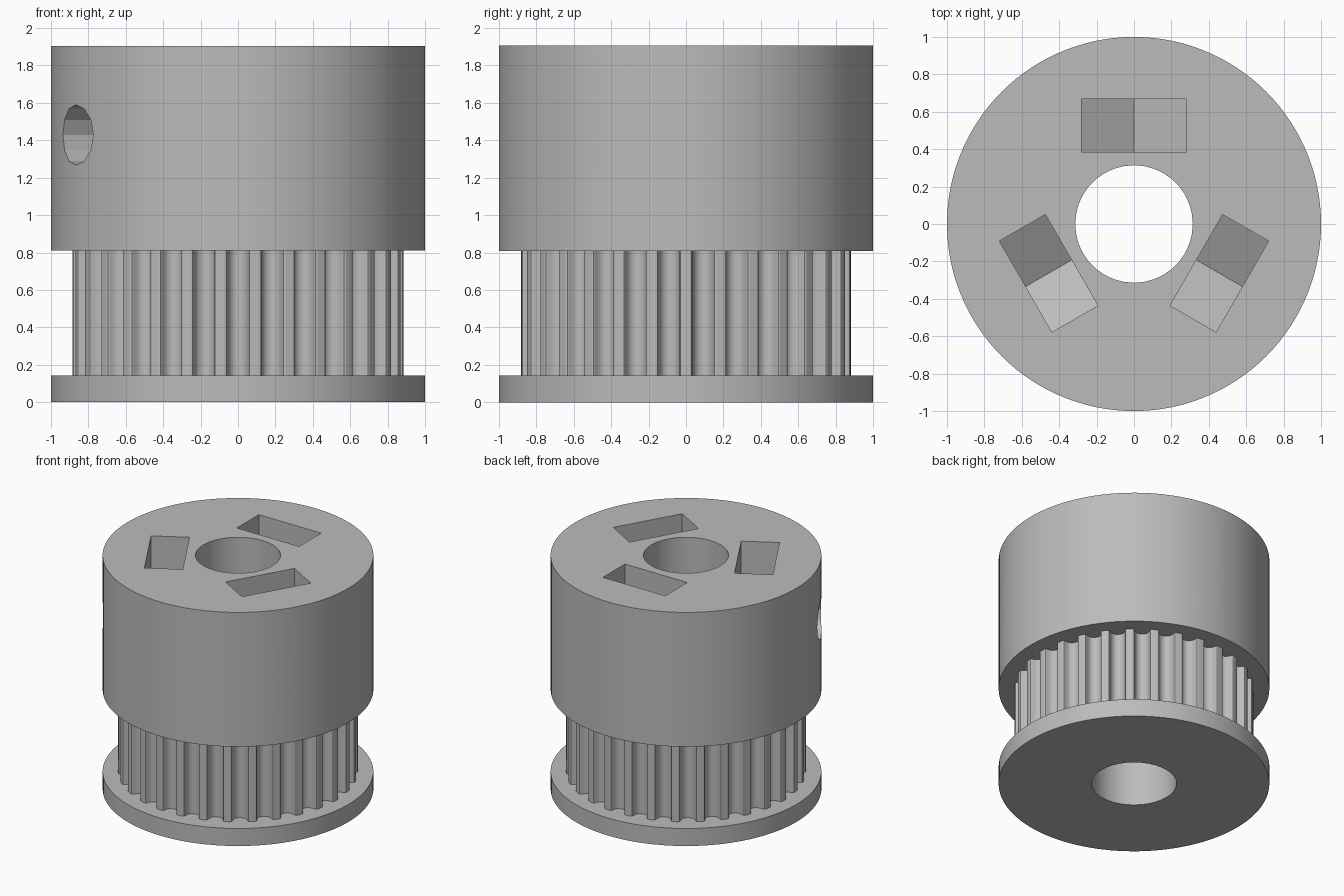
import bpy
import bmesh
from math import sin, cos, pi, radians, atan2, sqrt
from mathutils import Matrix

cube = bpy.data.objects.get("Cube")
if cube:
    bpy.data.objects.remove(cube, do_unlink=True)

grey = bpy.data.materials.new("plain grey")
grey.use_nodes = True
grey.diffuse_color = (0.5, 0.5, 0.5, 1)
grey.node_tree.nodes["Principled BSDF"].inputs["Base Color"].default_value = (0.5, 0.5, 0.5, 1)

UNIT = 1 / 10.5          # one millimetre of the pulley
TEETH = 30
FLANGE_TOP, BELT_TOP, TOP = 1.5 * UNIT, 8.5 * UNIT, 20 * UNIT
SCREW_Z = 15 * UNIT


def circle(radius, sides):
    return [(radius * cos(2 * pi * i / sides), radius * sin(2 * pi * i / sides)) for i in range(sides)]


def prism(name, outline, low, high, matrix=Matrix()):
    """Extrude a flat outline along z, then place it."""
    bm = bmesh.new()
    face = bm.faces.new([bm.verts.new((x, y, low)) for x, y in outline])
    grown = bmesh.ops.extrude_face_region(bm, geom=[face])["geom"]
    bmesh.ops.translate(bm, vec=(0, 0, high - low),
                        verts=[g for g in grown if isinstance(g, bmesh.types.BMVert)])
    bm.transform(matrix)
    bmesh.ops.recalc_face_normals(bm, faces=bm.faces)
    mesh = bpy.data.meshes.new(name)
    bm.to_mesh(mesh)
    bm.free()
    mesh.materials.append(grey)
    obj = bpy.data.objects.new(name, mesh)
    bpy.context.collection.objects.link(obj)
    return obj


def activate(obj):
    bpy.ops.object.select_all(action="DESELECT")
    obj.select_set(True)
    bpy.context.view_layer.objects.active = obj


def cut(obj, cutter):
    activate(obj)
    mod = obj.modifiers.new("cut", "BOOLEAN")
    mod.operation, mod.solver, mod.object = "DIFFERENCE", "EXACT", cutter
    bpy.ops.object.modifier_apply(modifier=mod.name)
    bpy.data.objects.remove(cutter, do_unlink=True)


# Toothed outline: rounded belt grooves sunk into a circle, half profile mirrored
half = [(0.747, 0), (0.648, 0.037), (0.598, 0.131), (0.579, 0.238), (0.547, 0.343),
        (0.505, 0.444), (0.452, 0.54), (0.358, 0.637), (0.248, 0.707), (0.127, 0.75)]
groove = [(-x, d) for x, d in half] + [(0, 0.764)] + [(x, d) for x, d in reversed(half)]
rim = sqrt(9.295 ** 2 - 0.747 ** 2)
toothed = []
for i in range(TEETH):
    middle = -pi / 2 + 2 * pi * i / TEETH
    for x, depth in groove:
        angle = middle + atan2(x, rim - depth)
        radius = sqrt(x * x + (rim - depth) ** 2) * UNIT
        toothed.append((radius * cos(angle), radius * sin(angle)))

# Stacked parts
flange = prism("bottom_flange", circle(1, 120), 0, FLANGE_TOP)
belt = prism("toothed_barrel", toothed, FLANGE_TOP, BELT_TOP)
hub = prism("clamping_hub", circle(1, 120), BELT_TOP, TOP)

# Shaft bore through every part
for part in (flange, belt, hub):
    cut(part, prism("bore_cutter", circle(3.3 * UNIT, 36), -0.5, 2.5))

# Three nut slots with pointed floors, each with a radial screw hole
side = 2.95 * UNIT
point = side / cos(radians(30))
slot = [(-side, -point / 2), (0, -point), (side, -point / 2), (side, 1), (-side, 1)]
for turn in (0, 120, 240):
    # outline y becomes z, extrusion runs outward
    place = (Matrix.Rotation(radians(turn + 180), 4, "Z") @ Matrix.Translation((0, 0, SCREW_Z))
             @ Matrix.Rotation(radians(90), 4, "X"))
    cut(hub, prism("nut_slot_cutter", slot, 0.385, 0.669, place))
    cut(hub, prism("screw_cutter", circle(1.7 * UNIT, 12), 0, 1.2, place))

# Smooth round walls, crisp edges
for part in (flange, belt, hub):
    activate(part)
    bpy.ops.object.shade_smooth_by_angle(angle=radians(25))
